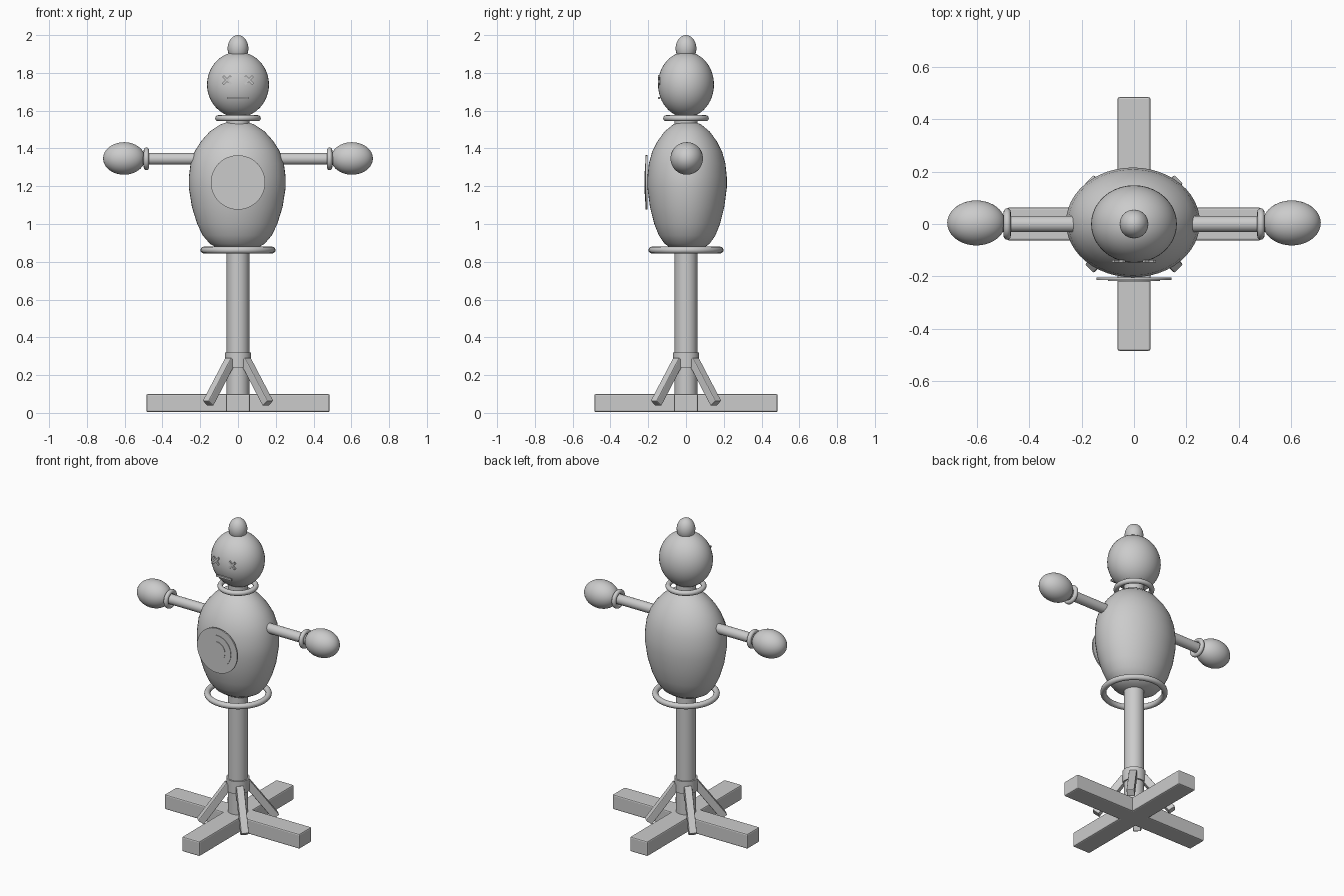
import bpy
import math
from mathutils import Vector

cube = bpy.data.objects.get("Cube")
if cube:
    bpy.data.objects.remove(cube, do_unlink=True)

mat = bpy.data.materials.new("plain_grey")
mat.use_nodes = True
GREY = (0.6, 0.6, 0.6, 1)
mat.diffuse_color = GREY
mat.node_tree.nodes["Principled BSDF"].inputs["Base Color"].default_value = GREY


def finish(name, smooth=True):
    """Name the active object, apply its scale, shade it and colour it."""
    ob = bpy.context.object
    ob.name = name
    bpy.ops.object.transform_apply(location=False, rotation=False, scale=True)
    if smooth:
        bpy.ops.object.shade_smooth_by_angle(angle=math.radians(40))
    ob.data.materials.append(mat)
    return ob


def ball(name, loc, radii):
    bpy.ops.mesh.primitive_uv_sphere_add(segments=40, ring_count=24, location=loc)
    bpy.context.object.scale = radii
    return finish(name)


def ring(name, loc, major, minor, rot=(0, 0, 0)):
    bpy.ops.mesh.primitive_torus_add(location=loc, rotation=rot, major_radius=major,
                                     minor_radius=minor, major_segments=40, minor_segments=12)
    return finish(name)


def rod(name, start, end, radius, sides=32):
    a, b = Vector(start), Vector(end)
    bpy.ops.mesh.primitive_cylinder_add(vertices=sides, radius=radius, depth=(b - a).length,
                                        location=(a + b) / 2)
    bpy.context.object.rotation_euler = (b - a).to_track_quat('Z', 'Y').to_euler()
    return finish(name)


def box(name, loc, size, rot=(0, 0, 0), bevel=0.0):
    bpy.ops.mesh.primitive_cube_add(size=1, location=loc, rotation=rot)
    bpy.context.object.scale = size
    ob = finish(name, smooth=False)
    if bevel:
        mod = ob.modifiers.new("soft_edges", 'BEVEL')
        mod.width = bevel
        mod.segments = 2
    return ob


def lathe(name, loc, profile, squash, sides=48):
    """Turn a (radius, height) profile round z, closing on poles at both ends."""
    verts = [(r * math.cos(t), r * squash * math.sin(t), z)
             for r, z in profile
             for t in (2 * math.pi * i / sides for i in range(sides))]
    faces = []
    for j in range(len(profile) - 1):
        for i in range(sides):
            k = (i + 1) % sides
            faces.append((j * sides + i, j * sides + k,
                          (j + 1) * sides + k, (j + 1) * sides + i))
    faces.append(tuple(reversed(range(sides))))
    faces.append(tuple(range((len(profile) - 1) * sides, len(profile) * sides)))
    mesh = bpy.data.meshes.new(name)
    mesh.from_pydata(verts, [], faces)
    ob = bpy.data.objects.new(name, mesh)
    bpy.context.collection.objects.link(ob)
    bpy.ops.object.select_all(action='DESELECT')
    ob.select_set(True)
    bpy.context.view_layer.objects.active = ob
    ob.location = loc
    return finish(name)


# Crossed base beams
box("base_beam_side", (0, 0, 0.052), (0.97, 0.126, 0.096), bevel=0.008)
box("base_beam_front", (0, 0, 0.052), (0.126, 0.97, 0.096), bevel=0.008)

# Pole with collar and neck
rod("pole", (0, 0, 0.05), (0, 0, 0.95), 0.06)
rod("pole_collar", (0, 0, 0.24), (0, 0, 0.32), 0.069)
rod("neck", (0, 0, 1.5), (0, 0, 1.62), 0.06)

# Diagonal braces
for i in range(4):
    turn = math.radians(45 + 90 * i)
    out = Vector((math.cos(turn), math.sin(turn), 0))
    top = out * 0.055 + Vector((0, 0, 0.28))
    foot = out * 0.225 + Vector((0, 0, 0.05))
    tilt = math.atan2(0.17, -0.23)
    box(f"brace_{i + 1}", (top + foot) / 2, (0.046, 0.046, (top - foot).length),
        rot=(0, tilt, turn), bevel=0.005)

# Egg-shaped body
lathe("body", (-0.004, 0.006, 0),
      [(0.03, 0.858), (0.1, 0.87), (0.145, 0.895), (0.183, 0.94), (0.212, 1.0),
       (0.24, 1.09), (0.256, 1.19), (0.256, 1.25), (0.247, 1.32), (0.225, 1.385),
       (0.19, 1.44), (0.145, 1.49), (0.09, 1.527), (0.035, 1.545)], 0.82)
ring("waist_ring", (0, 0, 0.862), 0.181, 0.018)
ring("neck_ring", (0, 0, 1.56), 0.105, 0.016)

# Chest target made of thin stacked discs
for i, radius in enumerate((0.144, 0.1, 0.06)):
    front = -0.214 - 0.003 * i
    rod(f"target_disc_{i + 1}", (0, front + 0.009, 1.22), (0, front, 1.22), radius, 48)

# Arms with wrist rings and padded hands
for side, s in (("left", 1), ("right", -1)):
    rod(f"{side}_arm", (s * 0.215, 0, 1.345), (s * 0.52, 0, 1.345), 0.031)
    ring(f"{side}_wrist_ring", (s * 0.485, 0, 1.345), 0.046, 0.014, (0, math.pi / 2, 0))
    ball(f"{side}_hand", (s * 0.603, 0.004, 1.347), (0.111, 0.086, 0.086))

# Head and topknot
ball("head", (0, 0, 1.738), (0.164, 0.148, 0.173))
ball("topknot", (0, 0, 1.93), (0.055, 0.055, 0.07))

# Cross-stitched eyes and straight mouth
for side, s in (("left", 1), ("right", -1)):
    for stroke, angle in (("rising", 45), ("falling", -45)):
        box(f"{side}_eye_{stroke}", (s * 0.058, -0.143, 1.762), (0.06, 0.009, 0.013),
            rot=(0, math.radians(angle), 0))
box("mouth", (0, -0.143, 1.667), (0.11, 0.009, 0.012))
